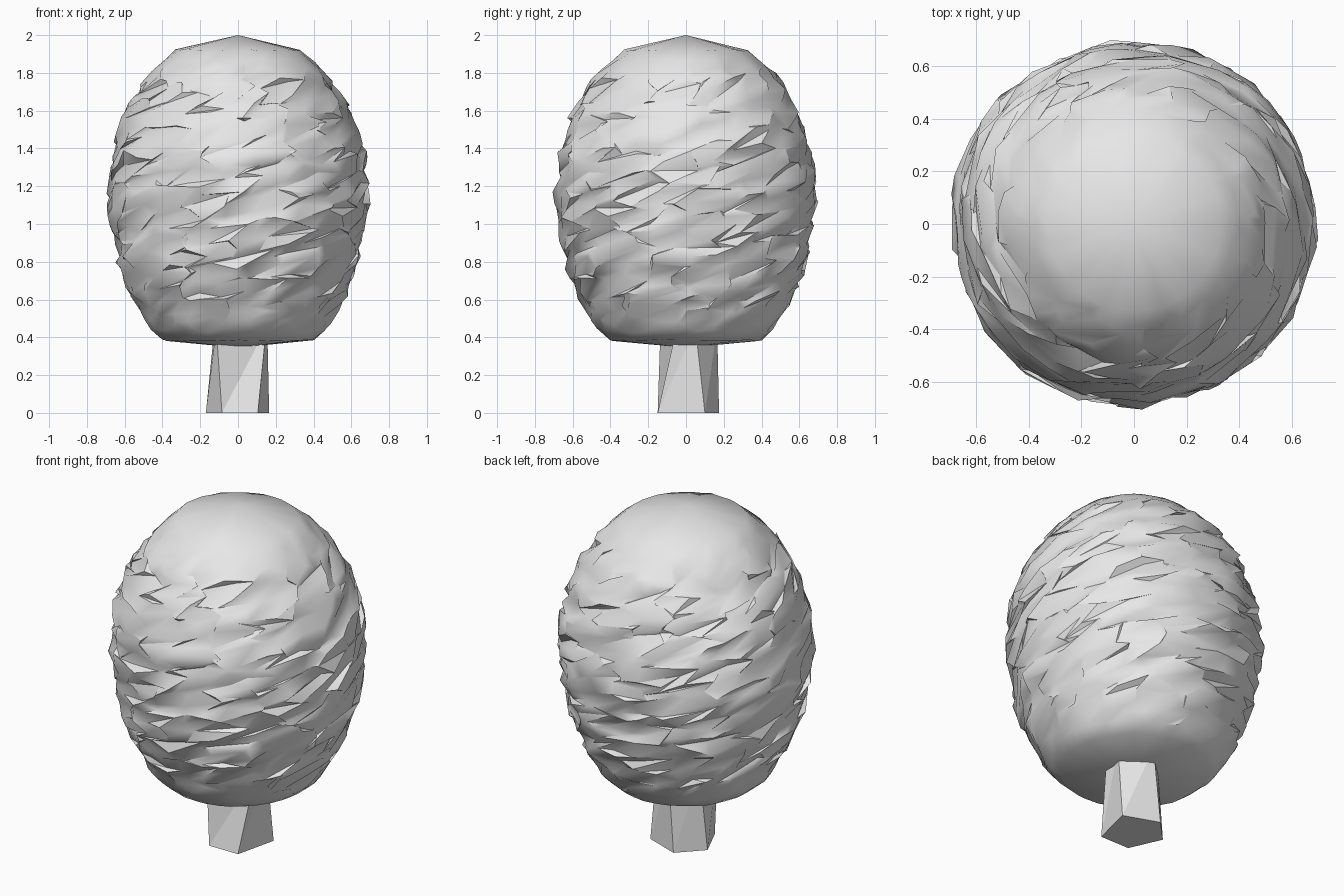
import bpy
import bmesh
import math
import random

random.seed(11)

cube = bpy.data.objects.get("Cube")
if cube:
    bpy.data.objects.remove(cube, do_unlink=True)

grey = bpy.data.materials.new("pale grey")
grey.use_nodes = True
colour = (0.8, 0.8, 0.8, 1.0)
grey.diffuse_color = colour
grey.node_tree.nodes["Principled BSDF"].inputs["Base Color"].default_value = colour


def add_object(name, bm):
    mesh = bpy.data.meshes.new(name)
    bm.to_mesh(mesh)
    bm.free()
    mesh.materials.append(grey)
    obj = bpy.data.objects.new(name, mesh)
    bpy.context.collection.objects.link(obj)
    return obj


# Trunk: a slightly twisted, tapering five-sided post
foot = [(-0.085, -0.15), (0.105, -0.15), (0.165, 0.1), (-0.04, 0.175), (-0.17, 0.04)]
head = [(-0.115, -0.135), (0.15, -0.05), (0.155, 0.05), (0.0, 0.165), (-0.125, 0.05)]
bm = bmesh.new()
low = [bm.verts.new((x, y, 0)) for x, y in foot]
high = [bm.verts.new((x, y, 0.45)) for x, y in head]
bm.faces.new(low[::-1])
bm.faces.new(high)
for i in range(len(low)):
    k = (i + 1) % len(low)
    bm.faces.new((low[i], low[k], high[k]))
    bm.faces.new((low[i], high[k], high[i]))
add_object("trunk", bm)

# Crown outline as (height, radius)
OUTLINE = [(0.385, 0.4), (0.45, 0.475), (0.6, 0.56), (0.8, 0.64), (1.0, 0.675),
           (1.15, 0.692), (1.4, 0.665), (1.6, 0.6), (1.8, 0.47), (1.92, 0.33)]


def crown_radius(z):
    for (z0, r0), (z1, r1) in zip(OUTLINE, OUTLINE[1:]):
        if z <= z1:
            return r0 + (r1 - r0) * (z - z0) / (z1 - z0)
    return OUTLINE[-1][1]


# Crown: rings of points shuffled along a rising spiral, so the facets overlap like leaves
RINGS, SIDES = 32, 36
bottom, top = OUTLINE[0][0], OUTLINE[-1][0]
bm = bmesh.new()
rings = []
for j in range(RINGS):
    t = j / (RINGS - 1)
    rough = min(1.0, 0.15 + 6 * t, 0.15 + 7 * (1 - t))
    ring = []
    for i in range(SIDES):
        slide = random.uniform(-0.1, 0.1) * rough
        z = bottom + t * (top - bottom) + 0.25 * slide
        z += random.uniform(-0.025, 0.025) * rough
        r = crown_radius(z) + random.uniform(-0.02, 0.018) * rough
        angle = math.tau * i / SIDES + slide / max(r, 0.5)
        ring.append(bm.verts.new((r * math.cos(angle), r * math.sin(angle), z)))
    rings.append(ring)

for lower, upper in zip(rings, rings[1:]):
    for i in range(SIDES):
        k = (i + 1) % SIDES
        bm.faces.new((lower[i], lower[k], upper[k]))
        bm.faces.new((lower[i], upper[k], upper[i]))

# Shallow cone caps above and below
peak = bm.verts.new((0, 0, 2.0))
base = bm.verts.new((0, 0, 0.345))
for i in range(SIDES):
    k = (i + 1) % SIDES
    bm.faces.new((rings[-1][i], rings[-1][k], peak))
    bm.faces.new((rings[0][k], rings[0][i], base))
crown = add_object("crown", bm)

bpy.ops.object.select_all(action="DESELECT")
crown.select_set(True)
bpy.context.view_layer.objects.active = crown
bpy.ops.object.shade_smooth_by_angle(angle=math.radians(40))
